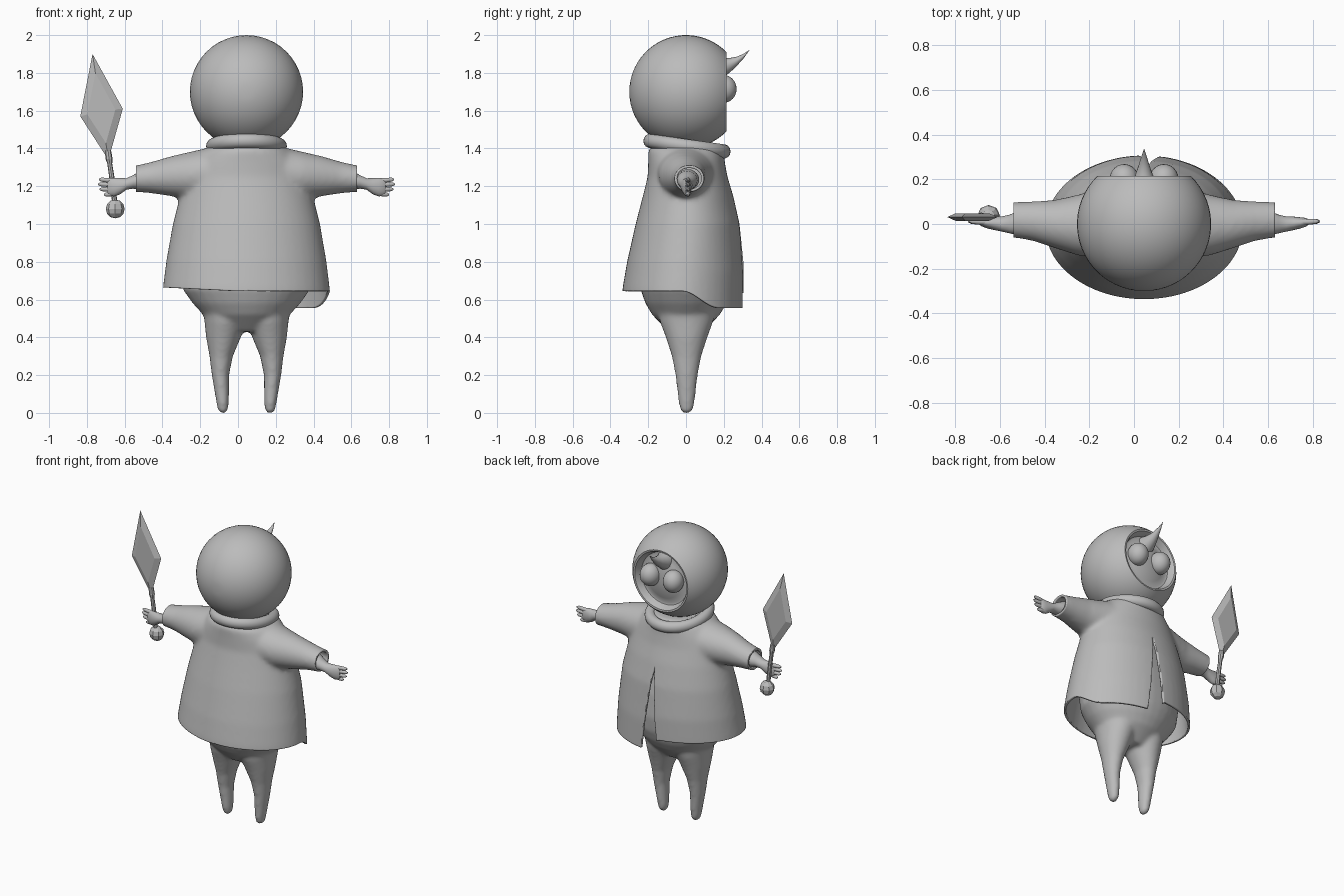
import bpy, bmesh, math
from mathutils import Vector, Matrix

if "Cube" in bpy.data.objects:
    bpy.data.objects.remove(bpy.data.objects["Cube"])

CX = 0.045  # centre line of the figure
grey = bpy.data.materials.new("plain_grey")
grey.diffuse_color = (0.5, 0.5, 0.5, 1)
grey.use_nodes = True
grey.node_tree.nodes["Principled BSDF"].inputs["Base Color"].default_value = grey.diffuse_color


def finish(bm, name, smooth=True, angle=40):
    bmesh.ops.recalc_face_normals(bm, faces=bm.faces)
    me = bpy.data.meshes.new(name)
    bm.to_mesh(me)
    bm.free()
    me.materials.append(grey)
    ob = bpy.data.objects.new(name, me)
    bpy.context.collection.objects.link(ob)
    if smooth:
        bpy.ops.object.select_all(action='DESELECT')
        ob.select_set(True)
        bpy.context.view_layer.objects.active = ob
        bpy.ops.object.shade_smooth_by_angle(angle=math.radians(angle))
    return ob


def loft(bm, axis, rings, n=32):
    """Elliptical rings (position, centre u, centre v, radius u, radius v) along an axis."""
    loops = []
    for p, cu, cv, ru, rv in rings:
        loop = []
        for i in range(n):
            a = 2 * math.pi * i / n
            u, v = cu + ru * math.cos(a), cv + rv * math.sin(a)
            co = {'x': (p, u, v), 'y': (u, p, v), 'z': (u, v, p)}[axis]
            loop.append(bm.verts.new(co))
        loops.append(loop)
    for a, b in zip(loops, loops[1:]):
        for i in range(n):
            j = (i + 1) % n
            bm.faces.new((a[i], a[j], b[j], b[i]))
    bm.faces.new(loops[0])
    bm.faces.new(loops[-1])


def blend(bm, voxel, rounds):
    """Fuse overlapping lofts into one soft skin."""
    ob = finish(bm, "temporary", False)
    m = ob.modifiers.new("fuse", 'REMESH')
    m.mode, m.voxel_size = 'VOXEL', voxel
    s = ob.modifiers.new("soften", 'SMOOTH')
    s.factor, s.iterations = 0.5, rounds
    me = bpy.data.meshes.new_from_object(ob.evaluated_get(bpy.context.evaluated_depsgraph_get()))
    out = bmesh.new()
    out.from_mesh(me)
    bpy.data.objects.remove(ob)
    bpy.data.meshes.remove(me)
    return out


def ellipsoid(name, loc, scale, seg=24, rings=16, rot=None, smooth=True):
    bm = bmesh.new()
    mat = Matrix.Translation(loc) @ (rot or Matrix()) @ Matrix.Diagonal((*scale, 1))
    bmesh.ops.create_uvsphere(bm, u_segments=seg, v_segments=rings, radius=1, matrix=mat)
    return finish(bm, name, smooth)


# body and legs
bm = bmesh.new()
loft(bm, 'z', [(0.43, CX, 0, .10, .09), (0.47, CX, 0, .18, .13), (0.52, CX, 0, .23, .18),
               (0.58, CX, 0, .285, .215), (0.65, CX, 0, .335, .24), (0.75, CX, 0, .35, .25),
               (0.9, CX, .0, .32, .235), (1.1, CX, 0, .27, .19), (1.3, CX, 0, .15, .14)])
for s in (-1, 1):
    loft(bm, 'z', [(z, CX + s * c, .003, rx, ry) for z, c, rx, ry in (
        (.0, .124, .014, .018), (.012, .125, .026, .032), (.05, .126, .033, .042), (.2, .138, .046, .059),
        (.3, .134, .062, .078), (.4, .122, .092, .11), (.48, .112, .11, .14), (.6, .11, .13, .16))])
finish(blend(bm, .012, 8), "body")

# coat: torso and sleeves fused, then cut open
bm = bmesh.new()
loft(bm, 'z', [(z, CX, (b + f) / 2, rx, (f - b) / 2) for z, rx, b, f in (
    (.5, .455, -.345, .305), (.66, .441, -.336, .307), (.8, .424, -.312, .306), (1.0, .39, -.267, .284),
    (1.15, .352, -.228, .25), (1.25, .325, -.203, .22), (1.33, .29, -.2, .205), (1.39, .235, -.2, .2),
    (1.425, .17, -.17, .18))], 48)
for s in (-1, 1):
    loft(bm, 'x', [(CX + s * d, y, z, ry, rz) for d, y, z, ry, rz in (
        (.1, 0, 1.27, .17, .14), (.2, 0, 1.267, .155, .138), (.3, -.005, 1.257, .135, .125),
        (.4, 0, 1.253, .108, .106), (.5, .013, 1.246, .088, .084), (.58, .018, 1.24, .08, .071),
        (.66, .018, 1.24, .08, .07))])
bm = blend(bm, .014, 10)


def cut(co, no, geom=None, clear=True):
    g = geom or bm.verts[:] + bm.edges[:] + bm.faces[:]
    bmesh.ops.bisect_plane(bm, geom=g, plane_co=co, plane_no=no, clear_outer=clear)


cut((0, 0, .645), (0, 0, -1))
for s in (-1, 1):
    cut((CX + s * .585, 0, 0), (s, 0, 0))
# tapered slit
apex = Vector((.06, 0, 1.12))
sides = [Vector((-1, 0, .10)), Vector((1, 0, .16))]
for no in sides:
    f = [f for f in bm.faces if f.calc_center_median().y > .05 and f.calc_center_median().z < 1.16]
    cut(apex, no, f + list({e for x in f for e in x.edges}) + list({v for x in f for v in x.verts}), False)
gone = []
for f in bm.faces:
    c = f.calc_center_median()
    if c.y > .05 and c.z < 1.12 and all((c - apex).dot(no) < 0 for no in sides):
        gone.append(f)
bmesh.ops.delete(bm, geom=gone, context='FACES')
# longer flap on one side of the slit
for v in bm.verts:
    if v.co.z < 1.0:
        fade = (1.0 - v.co.z) / .355
        side = min(max((v.co.x - .0) / .1, 0), 1)
        back = min(max((v.co.y + .02) / .2, 0), 1)
        v.co.z -= fade * (.09 * side * back * back * (3 - 2 * back))
        v.co.z += .02 * fade * (1 - side) * min(abs(v.co.x) / .4, 1)
coat = finish(bm, "coat")
m = coat.modifiers.new("cloth", 'SOLIDIFY')
m.thickness, m.offset = .014, -1

# collar
bm = bmesh.new()
N, M = 48, 14
grid = []
for i in range(N):
    a = 2 * math.pi * i / N
    c, s = math.cos(a), math.sin(a)
    grid.append([bm.verts.new((CX + c * (.178 + .036 * math.cos(b)), .005 + s * (.195 + .036 * math.cos(b)),
                               1.412 - .028 * s + .038 * math.sin(b)))
                 for b in (2 * math.pi * k / M for k in range(M))])
for i in range(N):
    for k in range(M):
        p, q, l = grid[i], grid[(i + 1) % N], (k + 1) % M
        bm.faces.new((p[k], q[k], q[l], p[l]))
finish(bm, "collar")

# hood with rim and sunken face
bm = bmesh.new()
R = .3
end = math.acos(-.215 / R)
prof = [(-R * math.cos(end * i / 22), R * math.sin(end * i / 22)) for i in range(1, 23)]
prof += [(.213, .198), (.195, .188), (.168, .178), (.165, .165), (.178, .13), (.192, .08), (.198, .03)]
loft(bm, 'y', [(y, CX, 1.70, r, r) for y, r in prof], 48)
finish(bm, "hood")

# eyes
for s in (-1, 1):
    ellipsoid("eye", (CX + s * .088, .198, 1.715), (.066, .07, .074), rot=Matrix.Rotation(-s * .2, 4, 'Z'))

# curved horn
bm = bmesh.new()
loft(bm, 'y', [(y, CX, z, r, r * 1.1) for y, z, r in (
    (.16, 1.82, .06), (.20, 1.828, .047), (.235, 1.842, .034), (.27, 1.862, .022),
    (.305, 1.889, .011), (.335, 1.92, .001))], 16)
finish(bm, "horn")

# forearms, palms and fingers
for s in (-1, 1):
    bm = bmesh.new()
    loft(bm, 'x', [(CX + s * d, y, z, ry, rz) for d, y, z, ry, rz in (
        (.45, .01, 1.235, .06, .055), (.56, .005, 1.23, .055, .05), (.60, 0, 1.223, .042, .036),
        (.635, .0, 1.212, .034, .03), (.67, .003, 1.2, .03, .043), (.70, .005, 1.195, .025, .049),
        (.725, .008, 1.195, .019, .046), (.735, .008, 1.195, .012, .036))], 20)
    finish(bm, "hand")
    for z0, z1, tip in ((1.228, 1.236, .782), (1.207, 1.211, .787), (1.184, 1.184, .778), (1.162, 1.155, .755)):
        bm = bmesh.new()
        loft(bm, 'x', [(CX + s * (.69 + (tip - .69) * t), .008 + .004 * t, z0 + (z1 - z0) * t, r, r)
                       for t, r in ((0, .013), (.5, .013), (.85, .011), (1, .004))], 10)
        finish(bm, "finger")

# paddle: pommel, handle and kite blade
ellipsoid("pommel", (-.65, .04, 1.08), (.05, .045, .05), 8, 6, smooth=False)
bm = bmesh.new()
loft(bm, 'z', [(z, x, .033, r, r) for z, x, r in (
    (1.10, -.651, .014), (1.24, -.667, .014), (1.32, -.679, .013), (1.345, -.683, .019), (1.39, -.688, .016))], 8)
finish(bm, "handle", False)
bm = bmesh.new()
kite = [(-.77, 1.90), (-.835, 1.57), (-.686, 1.34), (-.61, 1.61)]
mid = (-.725, 1.60)
edge = [bm.verts.new((x, .031, z)) for x, z in kite]
for y in (.014, .048):
    flat = [bm.verts.new((mid[0] + .66 * (x - mid[0]), y, mid[1] + .66 * (z - mid[1]))) for x, z in kite]
    bm.faces.new(flat)
    for i in range(4):
        j = (i + 1) % 4
        bm.faces.new((edge[i], edge[j], flat[j], flat[i]))
finish(bm, "blade", False)
